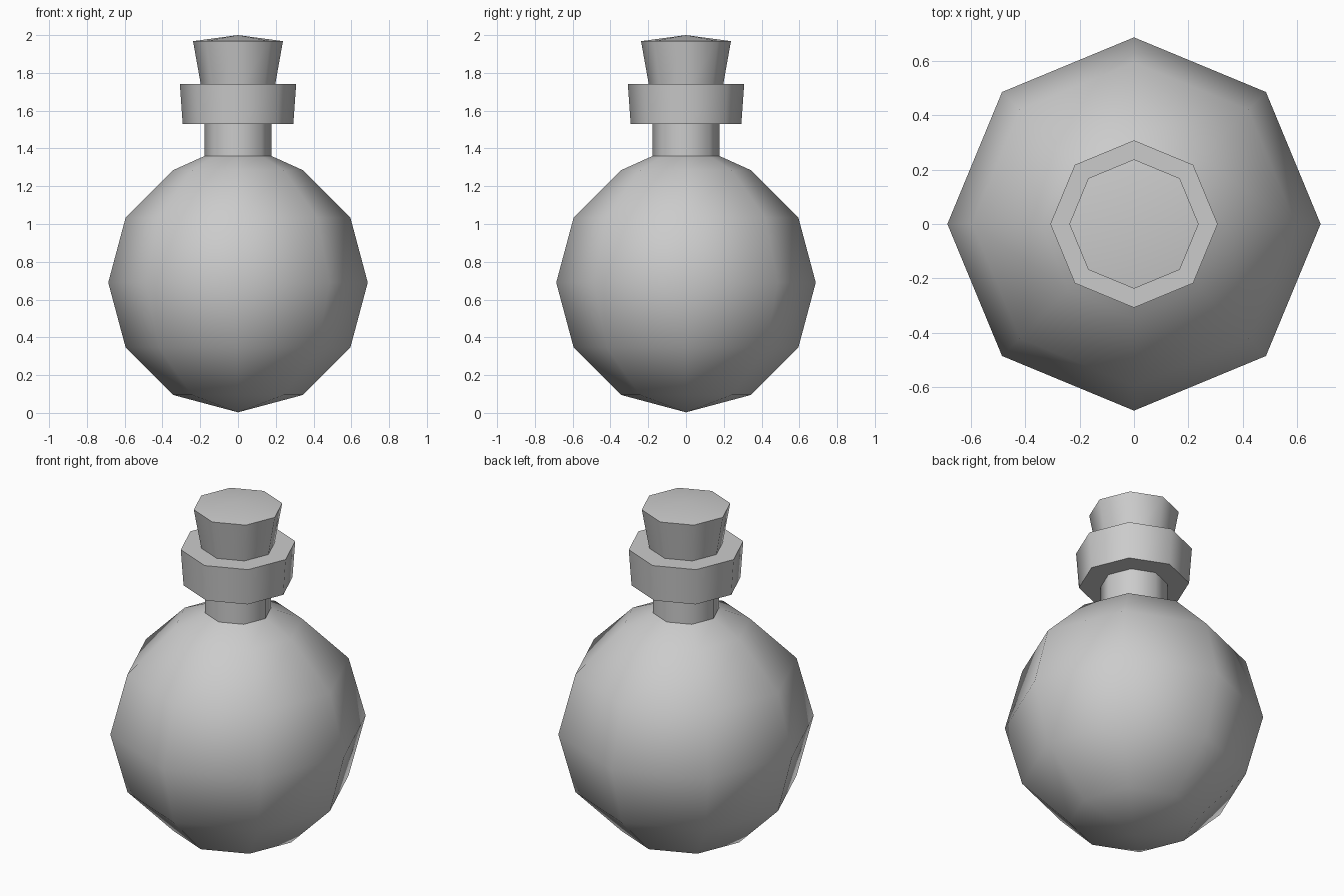
import bpy
import bmesh
import math

if "Cube" in bpy.data.objects:
    bpy.data.objects.remove(bpy.data.objects["Cube"], do_unlink=True)

SIDES = 8

grey = bpy.data.materials.new("plain grey")
grey.use_nodes = True
colour = (0.6, 0.6, 0.6, 1)
grey.diffuse_color = colour
grey.node_tree.nodes["Principled BSDF"].inputs["Base Color"].default_value = colour


def lathe(name, profile):
    """Turn a bottom-to-top (radius, height) profile into an octagonal solid."""
    bm = bmesh.new()
    verts = [bm.verts.new((r, 0, z)) for r, z in profile]
    edges = [bm.edges.new(pair) for pair in zip(verts, verts[1:])]
    bmesh.ops.spin(bm, geom=verts + edges, cent=(0, 0, 0), axis=(0, 0, 1),
                   angle=math.tau, steps=SIDES)
    bmesh.ops.remove_doubles(bm, verts=bm.verts, dist=0.0005)
    bmesh.ops.recalc_face_normals(bm, faces=bm.faces)
    mesh = bpy.data.meshes.new(name)
    bm.to_mesh(mesh)
    bm.free()
    mesh.materials.append(grey)
    obj = bpy.data.objects.new(name, mesh)
    bpy.context.collection.objects.link(obj)
    bpy.ops.object.select_all(action="DESELECT")
    obj.select_set(True)
    bpy.context.view_layer.objects.active = obj
    bpy.ops.object.shade_smooth_by_angle(angle=math.radians(50))
    return obj


# Round flask with its straight neck
R = 0.687
ball = [(R * math.sin(math.radians(a)), 0.69 - R * math.cos(math.radians(a)))
        for a in range(0, 151, 30)]
lathe("flask_body", ball + [(0.177, 1.36), (0.177, 1.6), (0, 1.6)])

# Flared lip around the neck
lathe("neck_lip", [(0, 1.53), (0.293, 1.53), (0.308, 1.74), (0, 1.74)])

# Tapered stopper with a slightly domed top
lathe("stopper", [(0, 1.7), (0.19, 1.7), (0.238, 1.968), (0, 2.0)])
